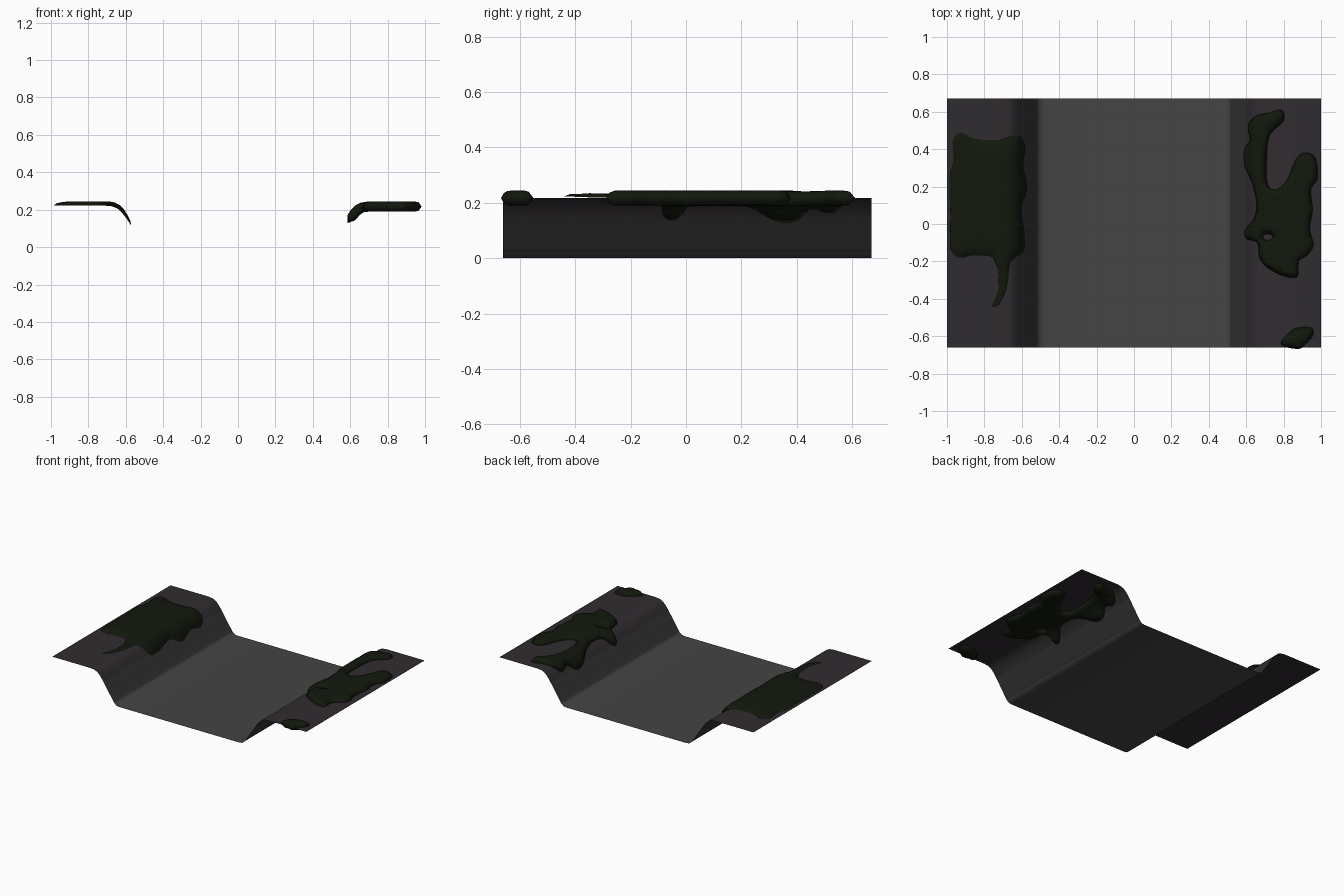
import bpy, bmesh, math
from mathutils import Vector
from mathutils.geometry import delaunay_2d_cdt

if "Cube" in bpy.data.objects:
    bpy.data.objects.remove(bpy.data.objects["Cube"])

# half cross-section of the channel: (distance from centre, height)
PROFILE = [(0, 0), (.25, 0), (.475, 0), (.495, .004), (.512, .018), (.53, .044), (.565, .097),
           (.6, .15), (.625, .183), (.645, .202), (.668, .213), (.7, .217), (.85, .217), (1, .217)]
Y0, Y1 = -.66, .67


def material(name, rgb):
    m = bpy.data.materials.new(name)
    m.diffuse_color = (*rgb, 1)
    m.use_nodes = True
    m.node_tree.nodes["Principled BSDF"].inputs["Base Color"].default_value = m.diffuse_color
    return m


ROAD = material("road_grey", (.058, .058, .058))
SLOPE = material("slope_grey", (.036, .034, .036))
BANK = material("bank_dark", (.030, .025, .029))
MOSS = material("moss_dark", (.006, .009, .004))


def height(x):
    x = min(abs(x), 1)
    for (a, za), (b, zb) in zip(PROFILE, PROFILE[1:]):
        if x <= b:
            return za + (zb - za) * (x - a) / (b - a)


def normal(x):
    e = .025
    return Vector((height(x - e) - height(x + e), 0, 2 * e)).normalized()


def finish(name, verts, faces, mats):
    me = bpy.data.meshes.new(name)
    me.from_pydata(verts, [], faces)
    for m in mats:
        me.materials.append(m)
    bm = bmesh.new()
    bm.from_mesh(me)
    bmesh.ops.recalc_face_normals(bm, faces=bm.faces)
    bm.faces.ensure_lookup_table()
    # open sheets must face up
    if any(e.is_boundary for e in bm.edges) and sum(f.normal.z for f in bm.faces) < 0:
        bmesh.ops.reverse_faces(bm, faces=bm.faces)
    for f in bm.faces:
        f.smooth = True
    bm.to_mesh(me)
    bm.free()
    ob = bpy.data.objects.new(name, me)
    bpy.context.collection.objects.link(ob)
    return ob


# channel sheet: mirrored profile swept along y
line = [(-x, z) for x, z in reversed(PROFILE[1:])] + PROFILE
rows = 9
verts = [(x, Y0 + (Y1 - Y0) * j / (rows - 1), z) for j in range(rows) for x, z in line]
n = len(line)
faces = [(j * n + i, j * n + i + 1, (j + 1) * n + i + 1, (j + 1) * n + i)
         for j in range(rows - 1) for i in range(n - 1)]
sheet = finish("channel_sheet", verts, faces, [ROAD, SLOPE, BANK])
for p in sheet.data.polygons:
    d = abs(p.center.x)
    p.material_index = 0 if d < .515 else 1 if d < .61 else 2


def smooth_loop(pts, steps=3):
    # closed Catmull-Rom curve through the points
    p, out = [Vector(q) for q in pts], []
    for i in range(len(p)):
        a, b, c, d = (p[(i + k) % len(p)] for k in (-1, 0, 1, 2))
        for s in range(steps):
            t = s / steps
            out.append(.5 * (2 * b + (c - a) * t + (2 * a - 5 * b + 4 * c - d) * t * t
                             + (3 * b - a - 3 * c + d) * t ** 3))
    return out


def inside(q, loops):
    hit = False
    for lp in loops:
        for a, b in zip(lp, lp[1:] + lp[:1]):
            if (a.y > q.y) != (b.y > q.y) and q.x < a.x + (q.y - a.y) * (b.x - a.x) / (b.y - a.y):
                hit = not hit
    return hit


def edge_distance(q, loops):
    best = 9
    for lp in loops:
        for a, b in zip(lp, lp[1:] + lp[:1]):
            ab = b - a
            t = max(0, min(1, (q - a).dot(ab) / max(ab.length_squared, 1e-12)))
            best = min(best, (a + ab * t - q).length)
    return best


def moss(name, outlines, thick, width, lift=0, two_sided=True):
    # pillow-shaped patch draped over the channel
    loops = [smooth_loop(o) for o in outlines]
    pts, edges = [], []
    for lp in loops:
        s = len(pts)
        edges += [(s + i, s + (i + 1) % len(lp)) for i in range(len(lp))]
        pts += lp
    step = .02
    xs, ys = [p.x for p in pts], [p.y for p in pts]
    for i in range(int((max(xs) - min(xs)) / step) + 1):
        for j in range(int((max(ys) - min(ys)) / step) + 1):
            q = Vector((min(xs) + i * step, min(ys) + (j + .5 * (i % 2)) * step))
            if inside(q, loops) and edge_distance(q, loops) > .008:
                pts.append(q)
    co, _, tris, *_ = delaunay_2d_cdt(pts, edges, [], 0, 1e-5)
    tris = [t for t in tris if inside(sum((co[k] for k in t), Vector((0, 0))) / 3, loops)]
    top, bottom, low = [], [], {}
    for k, q in enumerate(co):
        d = edge_distance(q, loops)
        h = thick * math.sqrt(max(0, 1 - (1 - min(d / width, 1)) ** 2))
        base, nrm = Vector((q.x, q.y, height(q.x))), normal(q.x)
        top.append(base + nrm * (lift + h))
        low[k] = k
        if d > 1e-4:
            low[k] = len(co) + len(bottom)
            bottom.append(base + nrm * (lift - h))
    faces = [tuple(t) for t in tris]
    if two_sided:
        faces += [tuple(low[k] for k in reversed(t)) for t in tris]
        top += bottom
    return finish(name, top, faces, [MOSS])


# left moss: thin crust lying on the bank
moss("left_moss", [[
    (-.93, .49), (-.85, .455), (-.72, .45), (-.62, .475), (-.585, .41), (-.595, .32), (-.575, .185),
    (-.605, .09), (-.59, -.04), (-.595, -.15), (-.66, -.2), (-.68, -.34), (-.72, -.43), (-.76, -.44),
    (-.73, -.365), (-.725, -.27), (-.755, -.18), (-.80, -.17), (-.88, -.17), (-.93, -.18),
    (-.98, -.135), (-.982, .05), (-.987, .24), (-.965, .345), (-.97, .44)]],
    .023, .12, lift=.005, two_sided=False)

# right moss: thicker closed patch with a small hole
hole = [(.715 + .025 * math.cos(a * math.pi / 4), -.07 + .017 * math.sin(a * math.pi / 4)) for a in range(8)]
moss("right_moss", [[
    (.79, .61), (.80, .55), (.725, .475), (.71, .345), (.715, .21), (.765, .185), (.82, .24),
    (.865, .345), (.91, .38), (.97, .355), (.98, .24), (.945, .185), (.955, .08), (.94, -.03),
    (.96, -.11), (.93, -.165), (.88, -.2), (.875, -.28), (.805, -.28), (.715, -.235), (.67, -.18),
    (.66, -.10), (.60, -.08), (.595, -.03), (.64, .025), (.655, .105), (.635, .21), (.59, .32),
    (.59, .40), (.62, .45), (.61, .53), (.655, .58), (.725, .595)], hole], .027, .035)

# small moss clump overhanging the front edge
moss("small_moss", [[
    (.95, -.555), (.955, -.60), (.915, -.645), (.885, -.667), (.82, -.66), (.785, -.635),
    (.83, -.58), (.875, -.555)]], .027, .035)
